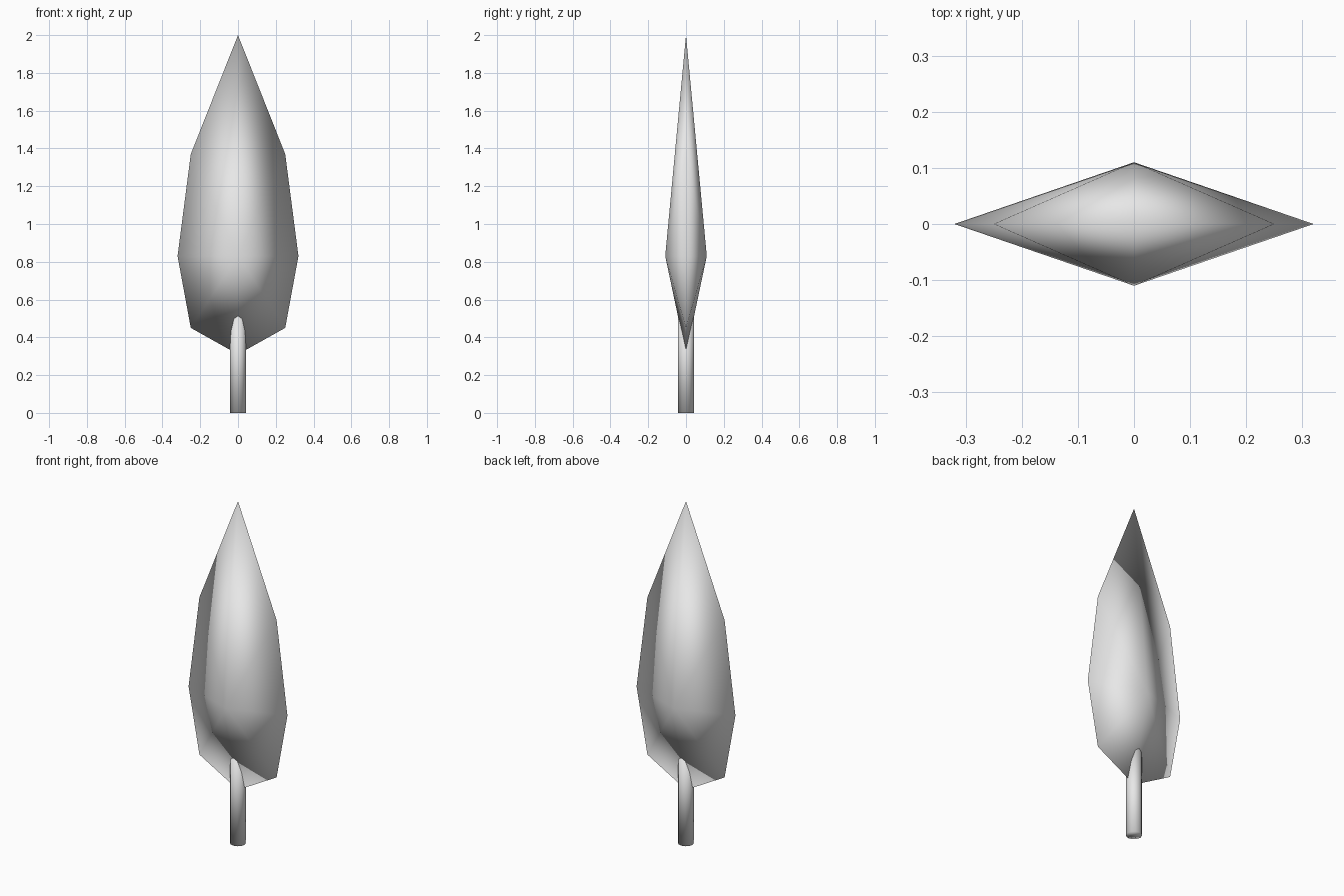
import bpy
import bmesh

cube = bpy.data.objects.get("Cube")
if cube:
    bpy.data.objects.remove(cube, do_unlink=True)

# One plain grey for the whole model
grey = bpy.data.materials.new("light_grey")
grey.use_nodes = True
colour = (0.8, 0.8, 0.8, 1.0)
grey.diffuse_color = colour
grey.node_tree.nodes["Principled BSDF"].inputs["Base Color"].default_value = colour


def add_object(name, bm):
    """Turn a bmesh into a fully smooth-shaded object."""
    bmesh.ops.recalc_face_normals(bm, faces=bm.faces)
    for face in bm.faces:
        face.smooth = True
    mesh = bpy.data.meshes.new(name)
    bm.to_mesh(mesh)
    bm.free()
    mesh.materials.append(grey)
    obj = bpy.data.objects.new(name, mesh)
    bpy.context.collection.objects.link(obj)
    return obj


# Crown: a flat leaf outline, fanned out to a bulge point in front and behind
TIP, BASE = (0, 2.0), (0, 0.31)
side = [(0.25, 1.37), (0.32, 0.83), (0.25, 0.45)]
outline = [TIP] + side + [BASE] + [(-x, z) for x, z in reversed(side)]

bm = bmesh.new()
ring = [bm.verts.new((x, 0, z)) for x, z in outline]
for depth in (-0.11, 0.11):
    bulge = bm.verts.new((0, depth, 0.83))
    for a, b in zip(ring, ring[1:] + ring[:1]):
        bm.faces.new((a, b, bulge))
add_object("tree_crown", bm)

# Trunk: a slim capped cylinder reaching up into the crown
TRUNK_HEIGHT = 0.55
bm = bmesh.new()
bmesh.ops.create_cone(bm, cap_ends=True, segments=12, radius1=0.043,
                      radius2=0.043, depth=TRUNK_HEIGHT)
bmesh.ops.translate(bm, verts=bm.verts, vec=(0, 0, TRUNK_HEIGHT / 2))
add_object("tree_trunk", bm)
